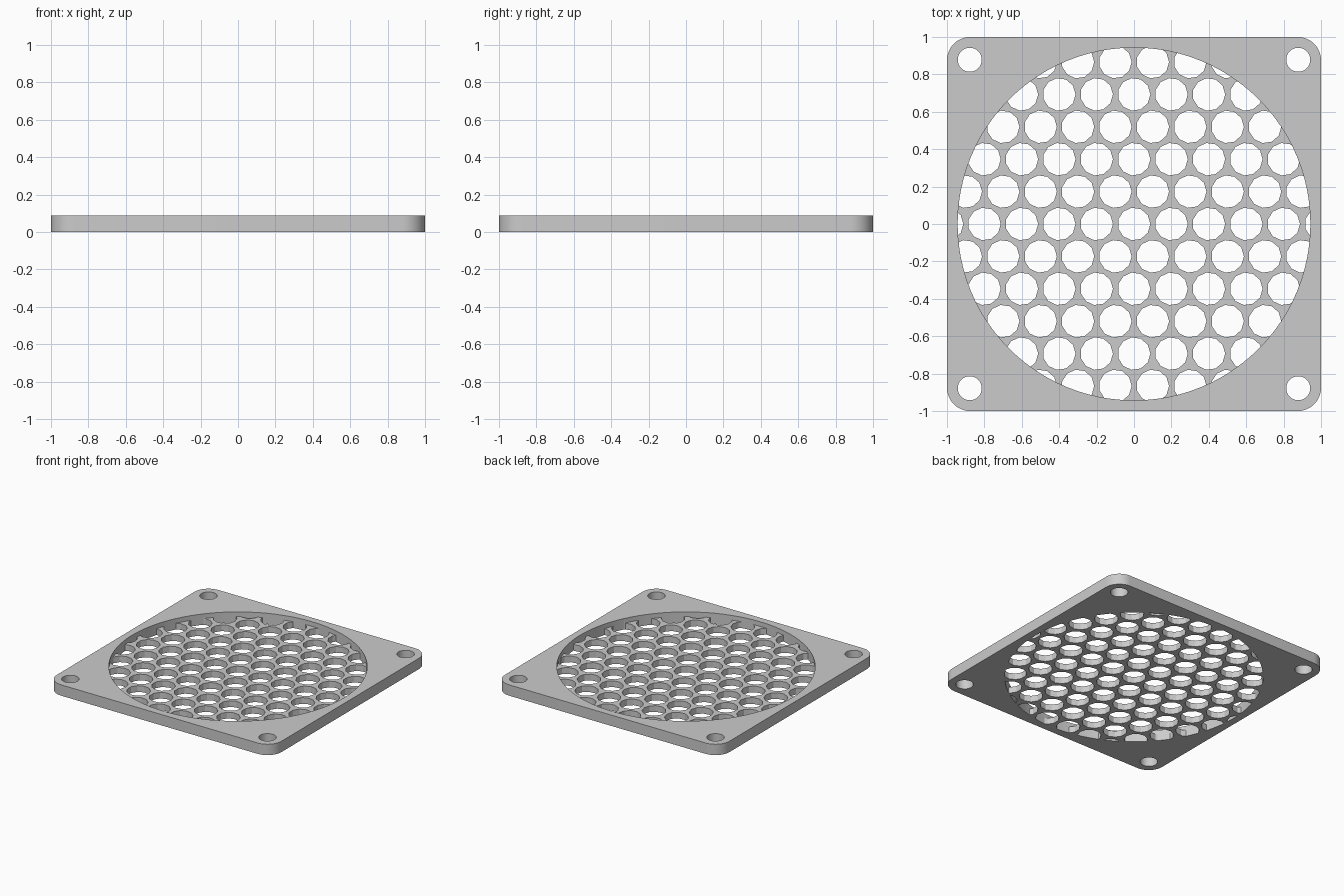
import bpy, bmesh, math
from mathutils import Matrix

HEIGHT = 0.0875      # frame thickness
GRILLE = 0.05        # grille thickness
RING = 0.943         # radius of the round opening
PITCH = 0.2          # distance between grille holes
HOLE = 0.0875        # grille hole radius
SIDES = 11

if "Cube" in bpy.data.objects:
    bpy.data.objects.remove(bpy.data.objects["Cube"])

grey = bpy.data.materials.new("plain grey")
grey.use_nodes = True
colour = (0.6, 0.6, 0.6, 1)
grey.diffuse_color = colour
grey.node_tree.nodes["Principled BSDF"].inputs["Base Color"].default_value = colour


def circle(cx, cy, r, n):
    return [(cx + r * math.cos(math.tau * i / n), cy + r * math.sin(math.tau * i / n))
            for i in range(n)]


def prisms(name, outlines, z0, z1):
    """One object holding an upright prism for each outline."""
    bm = bmesh.new()
    for outline in outlines:
        face = bm.faces.new([bm.verts.new((x, y, z0)) for x, y in outline])
        top = bmesh.ops.extrude_face_region(bm, geom=[face])["geom"]
        bmesh.ops.translate(bm, vec=(0, 0, z1 - z0),
                            verts=[v for v in top if isinstance(v, bmesh.types.BMVert)])
    bmesh.ops.recalc_face_normals(bm, faces=bm.faces)
    mesh = bpy.data.meshes.new(name)
    bm.to_mesh(mesh)
    bm.free()
    mesh.materials.append(grey)
    obj = bpy.data.objects.new(name, mesh)
    bpy.context.collection.objects.link(obj)
    return obj


def combine(obj, other, operation):
    """Apply a boolean and remove the helper."""
    mod = obj.modifiers.new("boolean", "BOOLEAN")
    mod.operation, mod.solver, mod.object = operation, "EXACT", other
    bpy.context.view_layer.objects.active = obj
    bpy.ops.object.modifier_apply(modifier=mod.name)
    bpy.data.objects.remove(other)


# Square frame with rounded corners
radius, steps = 0.125, 10
outline = []
for quarter, (sx, sy) in enumerate([(1, 1), (-1, 1), (-1, -1), (1, -1)]):
    for i in range(steps + 1):
        a = (quarter + i / steps) * math.pi / 2
        outline.append((sx * (1 - radius) + radius * math.cos(a),
                        sy * (1 - radius) + radius * math.sin(a)))
frame = prisms("fan_grille_frame", [outline], 0, HEIGHT)

# Round opening and four screw holes
openings = [circle(0, 0, RING, 96)]
openings += [circle(sx * 0.878, sy * 0.878, 0.064, 40) for sx in (-1, 1) for sy in (-1, 1)]
combine(frame, prisms("opening_cutter", openings, -0.1, 0.2), "DIFFERENCE")

# Thin disc pierced by staggered holes
grille = prisms("grille_disc", [circle(0, 0, RING, 96)], 0, GRILLE)
holes = []
for row in range(-6, 7):
    for col in range(-6, 7):
        x = (col + (row % 2) / 2) * PITCH
        y = row * PITCH * math.sqrt(3) / 2
        if math.hypot(x, y) < RING + HOLE:
            holes.append(circle(x, y, HOLE, SIDES))
combine(grille, prisms("hole_cutter", holes, -0.1, 0.2), "DIFFERENCE")

# Join the disc into the frame and keep the edges crisp
combine(frame, grille, "UNION")
bpy.ops.object.select_all(action="DESELECT")
frame.select_set(True)
bpy.context.view_layer.objects.active = frame
bpy.ops.object.shade_smooth_by_angle(angle=math.radians(25))
